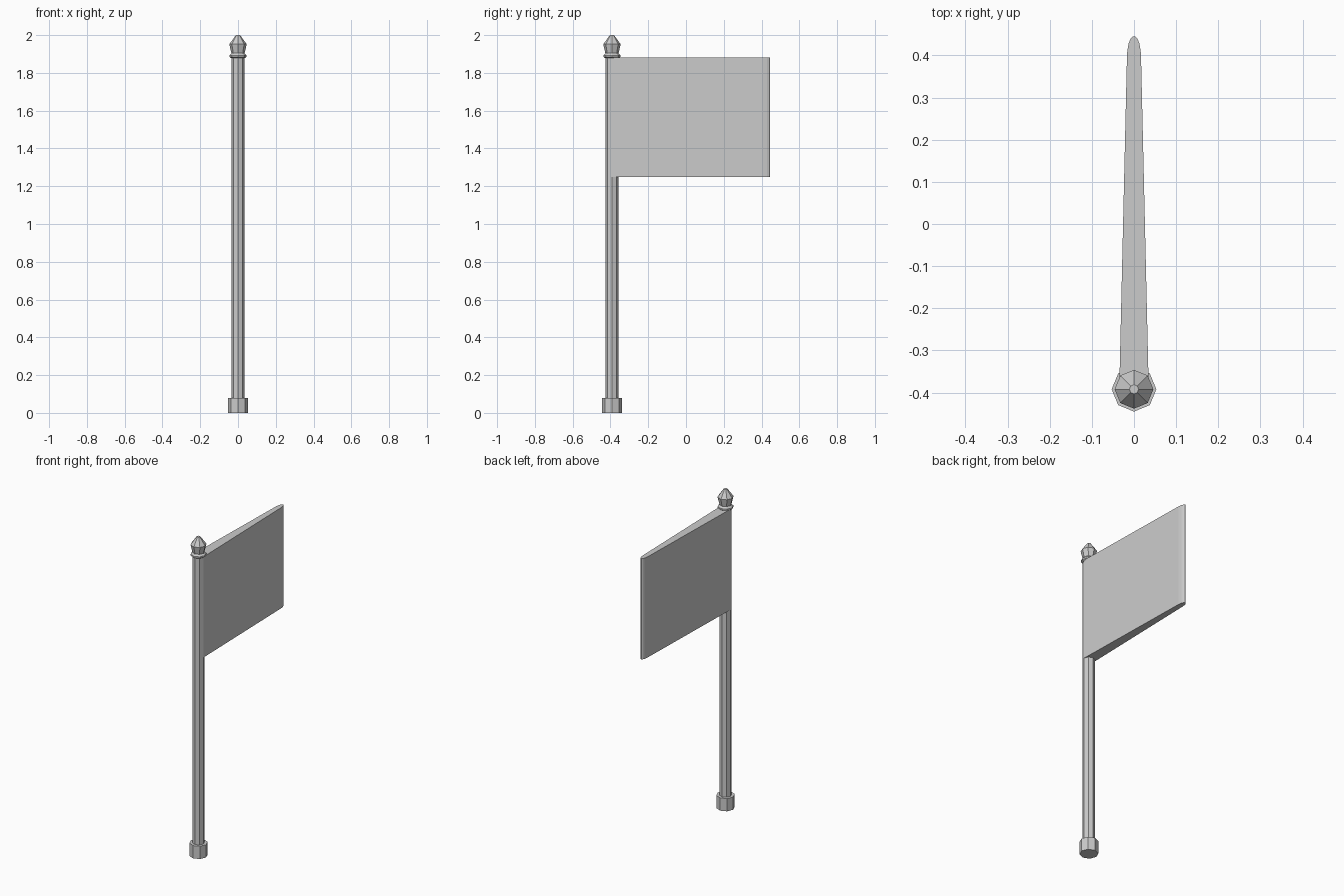
import bpy, bmesh, math

if "Cube" in bpy.data.objects:
    bpy.data.objects.remove(bpy.data.objects["Cube"])

POLE_Y = -0.392
SIDES = 8


def finish(name, bm):
    bmesh.ops.recalc_face_normals(bm, faces=bm.faces)
    mesh = bpy.data.meshes.new(name)
    bm.to_mesh(mesh)
    bm.free()
    obj = bpy.data.objects.new(name, mesh)
    bpy.context.collection.objects.link(obj)
    return obj


def turned(name, profile):
    """Octagonal lathe of (radius, z) points around the pole axis, capped."""
    bm = bmesh.new()
    rings = []
    for r, z in profile:
        rings.append([bm.verts.new((r * math.cos(math.tau * i / SIDES),
                                    POLE_Y + r * math.sin(math.tau * i / SIDES), z))
                      for i in range(SIDES)])
    for a, b in zip(rings, rings[1:]):
        for i in range(SIDES):
            j = (i + 1) % SIDES
            bm.faces.new((a[i], a[j], b[j], b[i]))
    bm.faces.new(rings[0])
    bm.faces.new(rings[-1])
    return finish(name, bm)


# Base collar, pole and finial
turned("base", [(0.053, 0), (0.053, 0.08)])
turned("pole", [(0.035, 0.08), (0.035, 1.882)])
turned("finial", [(0.036, 1.878), (0.045, 1.884), (0.045, 1.893), (0.036, 1.902),
                  (0.035, 1.904), (0.046, 1.952), (0.011, 2.0)])

# Flag: tapered outline with a rounded free end, mirrored in x and extruded up
side = [(0.035, POLE_Y), (0.0165, 0.405), (0.013, 0.428), (0.008, 0.44), (0.003, 0.445)]
outline = side + [(-x, y) for x, y in reversed(side)]
bm = bmesh.new()
face = bm.faces.new([bm.verts.new((x, y, 1.25)) for x, y in outline])
top = bmesh.ops.extrude_face_region(bm, geom=[face], use_keep_orig=True)
bmesh.ops.translate(bm, vec=(0, 0, 0.632),
                    verts=[v for v in top["geom"] if isinstance(v, bmesh.types.BMVert)])
finish("flag", bm)
